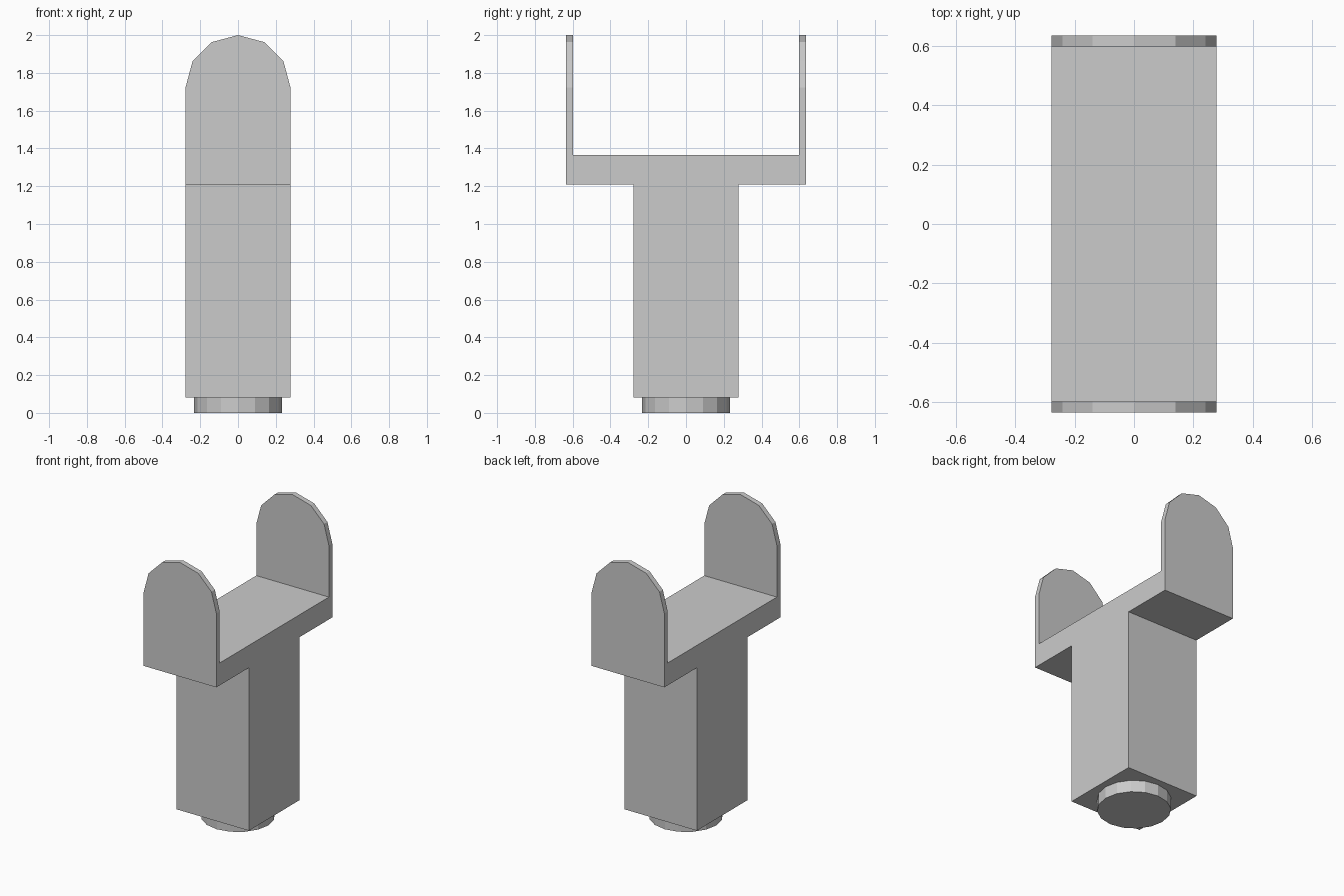
import bpy, bmesh, math
from mathutils import Vector

if "Cube" in bpy.data.objects:
    bpy.data.objects.remove(bpy.data.objects["Cube"])


def prism(name, points, direction):
    """Extrude a closed profile along a direction."""
    bm = bmesh.new()
    face = bm.faces.new([bm.verts.new(p) for p in points])
    ext = bmesh.ops.extrude_face_region(bm, geom=[face])
    moved = [v for v in ext["geom"] if isinstance(v, bmesh.types.BMVert)]
    bmesh.ops.translate(bm, vec=Vector(direction), verts=moved)
    bmesh.ops.recalc_face_normals(bm, faces=bm.faces)
    mesh = bpy.data.meshes.new(name)
    bm.to_mesh(mesh)
    bm.free()
    obj = bpy.data.objects.new(name, mesh)
    bpy.context.collection.objects.link(obj)
    return obj


HALF, FOOT_H = 0.278, 0.082

# Forked post: side profile, one half mirrored in y, extruded overly wide in x
half = [(HALF, FOOT_H), (HALF, 1.21), (0.634, 1.21), (0.634, 2.1),
        (0.597, 2.1), (0.597, 1.365)]
profile = half + [(-y, z) for y, z in reversed(half)]
post = prism("forked_post", [(-0.4, y, z) for y, z in profile], (0.8, 0, 0))

# Front outline with rounded top trims the post to its final width
arch = [(HALF * math.cos(math.radians(a)), 2 - HALF + HALF * math.sin(math.radians(a)))
        for a in range(0, 181, 30)]
outline = arch + [(-HALF, -0.2), (HALF, -0.2)]
cutter = prism("outline_cutter", [(x, -0.8, z) for x, z in outline], (0, 1.6, 0))
cutter.hide_render = True

trim = post.modifiers.new("trim", "BOOLEAN")
trim.operation = "INTERSECT"
trim.solver = "EXACT"
trim.object = cutter
bpy.context.view_layer.objects.active = post
post.select_set(True)
bpy.ops.object.modifier_apply(modifier=trim.name)
bpy.data.objects.remove(cutter)

# Round foot peg
ring = [(0.232 * math.cos(i * math.pi / 8), 0.232 * math.sin(i * math.pi / 8), 0)
        for i in range(16)]
prism("foot_peg", ring, (0, 0, FOOT_H))
